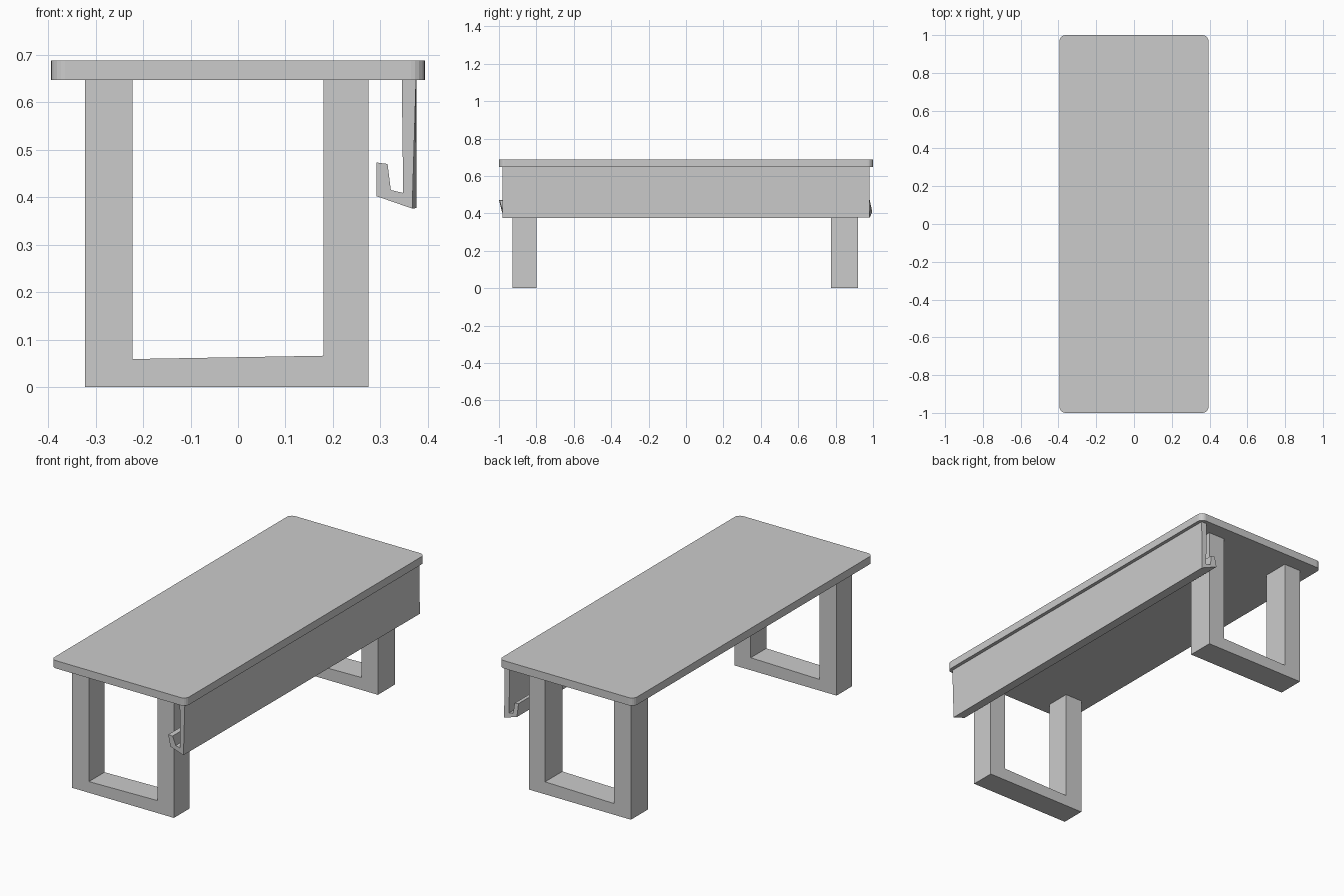
import bpy, bmesh

if "Cube" in bpy.data.objects:
    bpy.data.objects.remove(bpy.data.objects["Cube"])


def prism(name, start, end):
    """Solid joining two matching outlines of 3D points."""
    bm = bmesh.new()
    a = [bm.verts.new(p) for p in start]
    b = [bm.verts.new(p) for p in end]
    n = len(a)
    bm.faces.new(a)
    bm.faces.new(b[::-1])
    for i in range(n):
        j = (i + 1) % n
        bm.faces.new((a[i], b[i], b[j], a[j]))
    bmesh.ops.recalc_face_normals(bm, faces=bm.faces)
    mesh = bpy.data.meshes.new(name)
    bm.to_mesh(mesh)
    bm.free()
    ob = bpy.data.objects.new(name, mesh)
    bpy.context.collection.objects.link(ob)
    return ob


# Table top with rounded vertical corners
rect = [(-0.394, -1), (0.394, -1), (0.394, 1), (-0.394, 1)]
top = prism("table_top", [(x, y, 0.647) for x, y in rect],
            [(x, y, 0.688) for x, y in rect])
bm = bmesh.new()
bm.from_mesh(top.data)
corners = [e for e in bm.edges if abs(e.verts[0].co.z - e.verts[1].co.z) > 0.01]
bmesh.ops.bevel(bm, geom=corners, offset=0.03, offset_type='OFFSET',
                segments=5, profile=0.5, affect='EDGES')
bm.to_mesh(top.data)
bm.free()

# U-shaped leg frames
U = [(-0.322, 0), (0.275, 0), (0.275, 0.647), (0.18, 0.647),
     (0.18, 0.066), (-0.222, 0.059), (-0.222, 0.647), (-0.322, 0.647)]
for name, y0, y1 in (("front_leg_frame", -0.928, -0.798),
                     ("back_leg_frame", 0.776, 0.92)):
    prism(name, [(x, y0, z) for x, z in U], [(x, y1, z) for x, z in U])

# Hooked side tray: slightly skewed ends, (x, y, z) at front and back
tray_front = [(0.375, -0.98, 0.647), (0.367, -0.98, 0.376), (0.292, -0.982, 0.402),
              (0.292, -1.0, 0.473), (0.315, -0.997, 0.47), (0.322, -0.98, 0.415),
              (0.348, -0.98, 0.409), (0.345, -0.98, 0.647)]
tray_back = [(0.376, 0.98, 0.647), (0.376, 0.982, 0.377), (0.292, 0.996, 0.408),
             (0.292, 0.982, 0.473), (0.315, 0.982, 0.47), (0.322, 0.985, 0.415),
             (0.348, 0.982, 0.409), (0.345, 0.98, 0.647)]
prism("side_tray", tray_front, tray_back)
